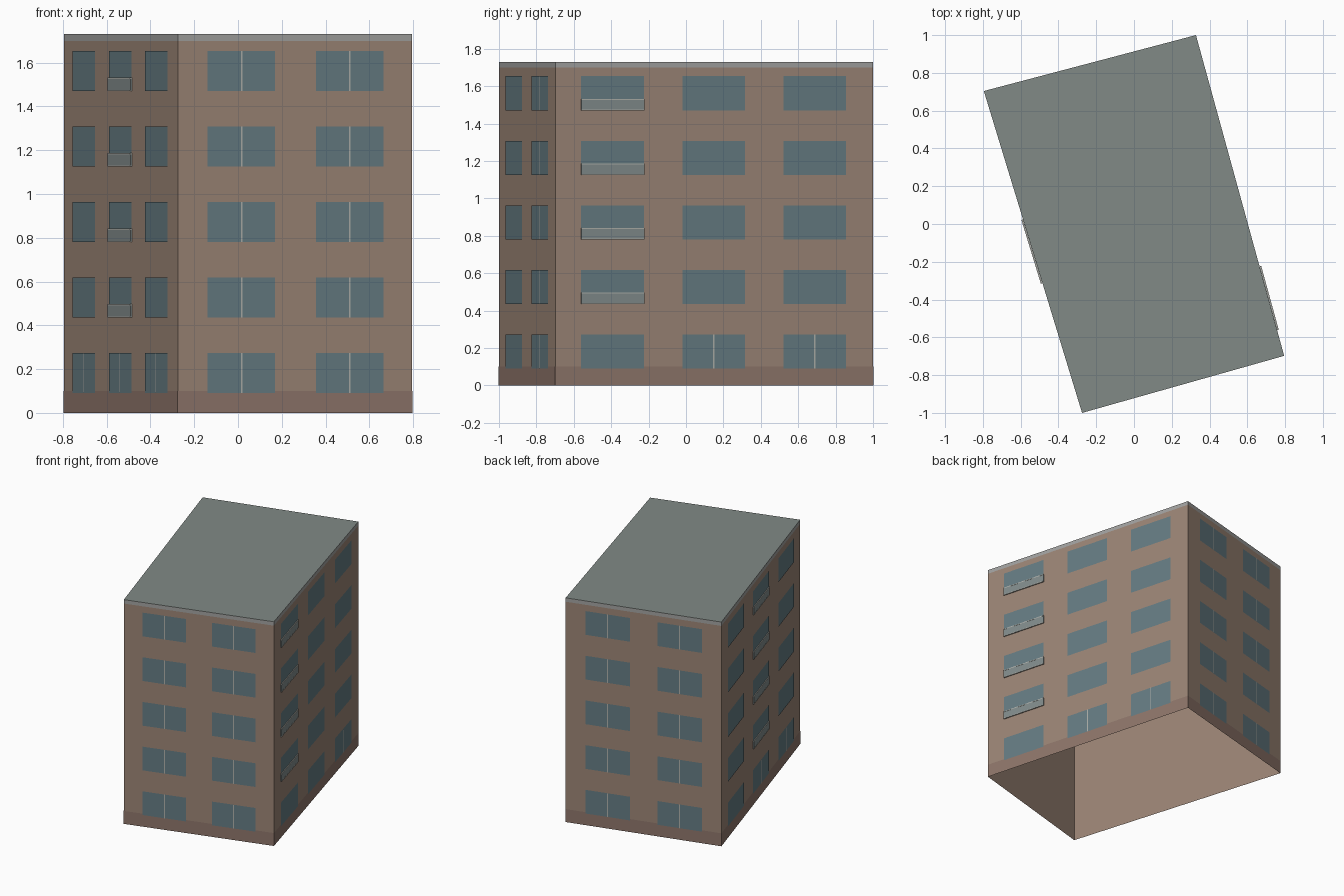
import bpy, bmesh
from mathutils import Vector

if "Cube" in bpy.data.objects:
    bpy.data.objects.remove(bpy.data.objects["Cube"])

HEIGHT, CORNICE_Z, PLINTH_Z = 1.73, 1.70, 0.10
FLOORS = [0.09 + 0.345 * i for i in range(5)]
WINDOW_H = 0.183

# Footprint, anticlockwise from the front corner
CORNERS = [Vector(c) for c in ((-0.275, -1.0), (0.795, -0.698), (0.328, 1.0), (-0.795, 0.704))]
FRONT, RIGHT, BACK, LEFT = range(4)
SHORT_COLS = [(0.127, 0.415), (0.590, 0.877)]
LONG_COLS = [(0.080, 0.279), (0.399, 0.597), (0.717, 0.914)]


def material(name, rgb):
    mat = bpy.data.materials.new(name)
    mat.diffuse_color = (*rgb, 1)
    mat.use_nodes = True
    mat.node_tree.nodes["Principled BSDF"].inputs["Base Color"].default_value = mat.diffuse_color
    return mat


def wall_point(wall, u, z, depth):
    """Point at fraction u along a wall, pushed outwards by depth."""
    a, b = CORNERS[wall], CORNERS[(wall + 1) % 4]
    along = (b - a).normalized()
    p = a.lerp(b, u) + Vector((along.y, -along.x)) * depth
    return (p.x, p.y, z)


def add_pane(bm, wall, u0, u1, z0, z1, depth):
    bm.faces.new([bm.verts.new(wall_point(wall, u, z, depth))
                  for u, z in ((u0, z0), (u1, z0), (u1, z1), (u0, z1))])


def add_box(bm, wall, u0, u1, z0, z1, depth):
    """Box standing out from just in front of the wall."""
    near, far = [[bm.verts.new(wall_point(wall, u, z, d))
                  for u, z in ((u0, z0), (u1, z0), (u1, z1), (u0, z1))] for d in (0.0005, depth)]
    bm.faces.new(far)
    bm.faces.new(near[::-1])
    for i in range(4):
        j = (i + 1) % 4
        bm.faces.new((near[i], near[j], far[j], far[i]))


def add_band(bm, z0, z1, grow=0.0):
    """Ring of four wall strips around the footprint."""
    rings = [[bm.verts.new((c.x * (1 + grow), c.y * (1 + grow), z)) for c in CORNERS]
             for z in (z0, z1)]
    for i in range(4):
        j = (i + 1) % 4
        bm.faces.new((rings[0][i], rings[0][j], rings[1][j], rings[1][i]))
    return rings[1]


def finish(bm, name, mat):
    mesh = bpy.data.meshes.new(name)
    bm.to_mesh(mesh)
    bm.free()
    mesh.materials.append(mat)
    bpy.context.collection.objects.link(bpy.data.objects.new(name, mesh))


brick = material("brick", (0.33, 0.235, 0.18))
base = material("base", (0.27, 0.18, 0.145))
stone = material("stone", (0.36, 0.36, 0.35))
roofing = material("roofing", (0.22, 0.255, 0.24))
glass = material("glass", (0.13, 0.20, 0.225))
frame = material("frame", (0.42, 0.43, 0.40))
panel = material("panel", (0.22, 0.26, 0.26))

# Open-bottomed wall shell, plinth, cornice and flat roof
bm = bmesh.new()
add_band(bm, 0, CORNICE_Z)
finish(bm, "walls", brick)

bm = bmesh.new()
add_band(bm, 0, PLINTH_Z, 0.002)
finish(bm, "plinth", base)

bm = bmesh.new()
add_band(bm, CORNICE_Z, HEIGHT)
finish(bm, "cornice", stone)

bm = bmesh.new()
bm.faces.new([bm.verts.new((c.x, c.y, HEIGHT)) for c in CORNERS])
finish(bm, "roof", roofing)

# Windows, mullions and shallow balconies, floor by floor
windows, mullions, rails, panels = (bmesh.new() for _ in range(4))
balcony_col = {RIGHT: 0, LEFT: 1}
for wall in range(4):
    short = wall in (FRONT, BACK)
    length = (CORNERS[(wall + 1) % 4] - CORNERS[wall]).length
    for col, (u0, u1) in enumerate(SHORT_COLS if short else LONG_COLS):
        for floor, z in enumerate(FLOORS):
            add_pane(windows, wall, u0, u1, z, z + WINDOW_H, 0.003)
            # Ground floor of the long walls, every floor of the short ones
            if short or (floor == 0 and (wall, col) != (RIGHT, 0)):
                mid, half = (u0 + u1) / 2, 0.0035 / length
                add_pane(mullions, wall, mid - half, mid + half, z, z + WINDOW_H, 0.004)
            if floor > 0 and balcony_col.get(wall) == col:
                add_box(panels, wall, u0, u1, z + 0.006, z + 0.056, 0.008)
                add_box(rails, wall, u0, u1, z, z + 0.006, 0.009)
                add_box(rails, wall, u0, u1, z + 0.056, z + 0.062, 0.009)
finish(windows, "windows", glass)
finish(mullions, "window_mullions", frame)
finish(panels, "balcony_panels", panel)
finish(rails, "balcony_rails", frame)
